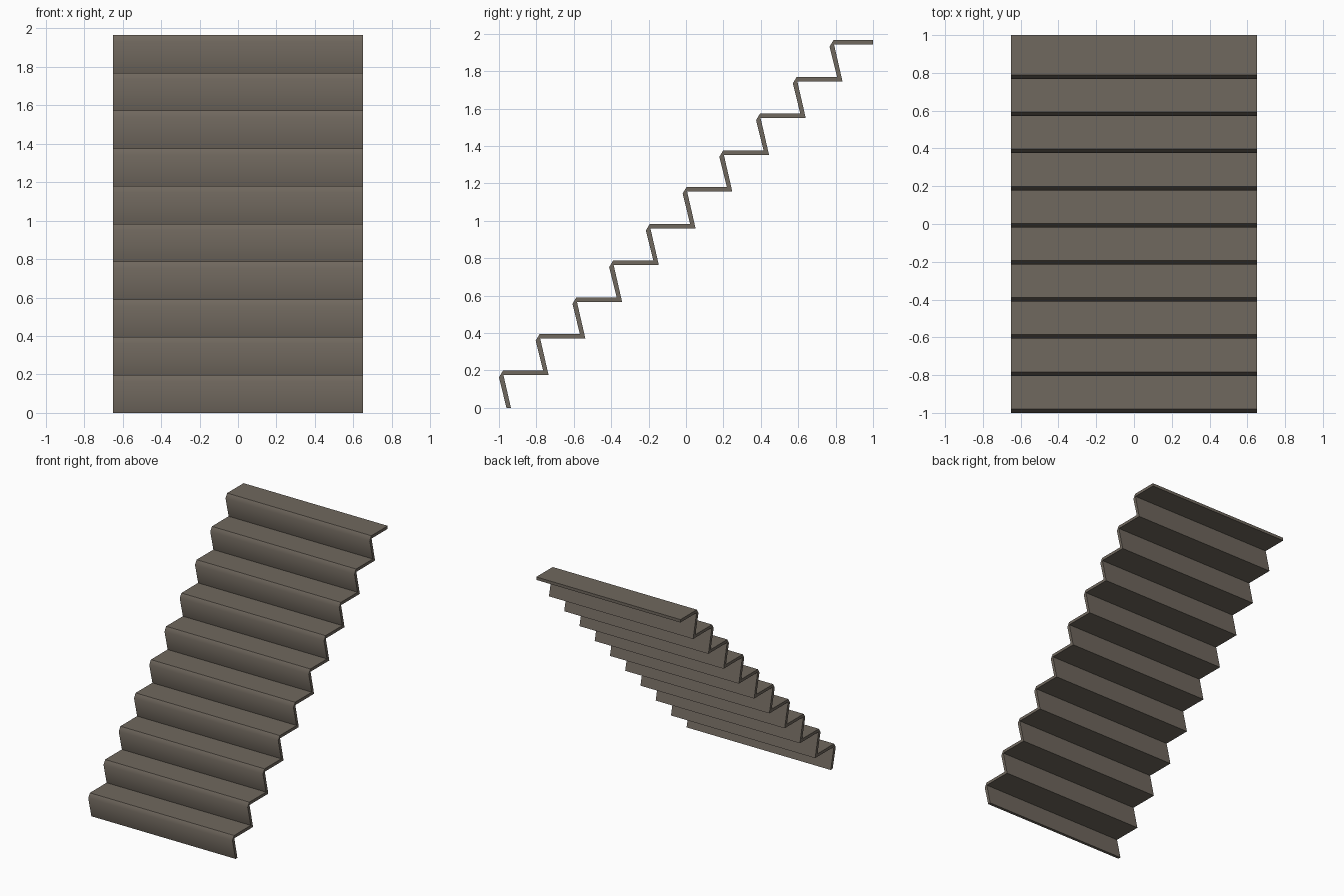
import bpy, bmesh, math

if "Cube" in bpy.data.objects:
    bpy.data.objects.remove(bpy.data.objects["Cube"])

STEPS, PITCH = 10, 0.1964      # equal rise and run per step
HALF_W = 0.65

# Side profile (y, z): front/top line going up, then the underside coming back
upper, under = [], []
for i in range(STEPS):
    o = i * PITCH
    foot_z = 0.0 if i == 0 else 0.198 - PITCH + o
    back_z = 0.0 if i == 0 else 0.174 - PITCH + o
    upper += [(-0.96 + o, foot_z),        # riser foot
              (-1.0 + o, 0.163 + o),      # raked riser top
              (-0.979 + o, 0.198 + o)]    # chamfered nosing
    under += [(-0.936 + o + (0.005 if i else 0), back_z),
              (-0.976 + o, 0.174 + o)]
top = (STEPS - 1) * PITCH
upper.append((1.0, 0.198 + top))
under.append((1.0, 0.174 + top))
profile = upper + under[::-1]

# Folded stair sheet, extruded across the width
bm = bmesh.new()
face = bm.faces.new([bm.verts.new((-HALF_W, y, z)) for y, z in profile])
ext = bmesh.ops.extrude_face_region(bm, geom=[face], use_keep_orig=True)
bmesh.ops.translate(bm, vec=(2 * HALF_W, 0, 0),
                    verts=[g for g in ext["geom"] if isinstance(g, bmesh.types.BMVert)])
bmesh.ops.recalc_face_normals(bm, faces=bm.faces)
mesh = bpy.data.meshes.new("stair_flight")
bm.to_mesh(mesh)
bm.free()
stairs = bpy.data.objects.new("stair_flight", mesh)
bpy.context.collection.objects.link(stairs)

# Single warm grey colour
mat = bpy.data.materials.new("warm_grey")
mat.diffuse_color = (0.162, 0.138, 0.112, 1)
mat.use_nodes = True
mat.node_tree.nodes["Principled BSDF"].inputs["Base Color"].default_value = mat.diffuse_color
mesh.materials.append(mat)

# Soft shading between riser and nosing, crisp elsewhere
bpy.context.view_layer.objects.active = stairs
stairs.select_set(True)
bpy.ops.object.shade_smooth_by_angle(angle=math.radians(50))
